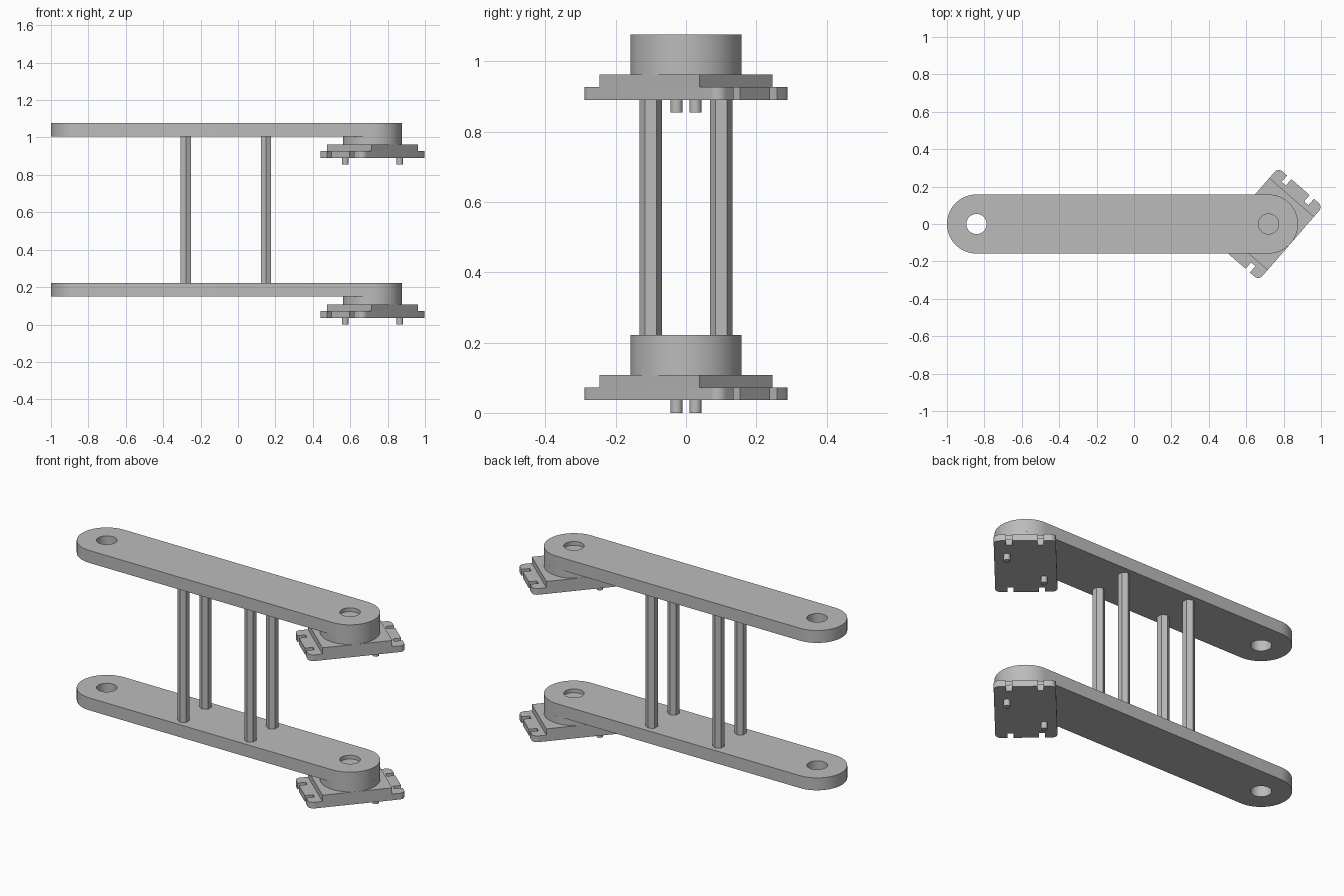
import bpy, bmesh, math
from mathutils import Matrix

if "Cube" in bpy.data.objects:
    bpy.data.objects.remove(bpy.data.objects["Cube"])

LEVEL_GAP = 0.855          # height between the two identical arm levels
PIVOT = 0.719              # x of the rotating joint
FAR = -0.842               # x of the open hole
R = 0.158                  # arm end radius
HOLE = 0.054
TURN = math.radians(49)    # rotation of the mounting plate

grey = bpy.data.materials.new("plain grey")
grey.diffuse_color = (0.5, 0.5, 0.5, 1)
grey.use_nodes = True
grey.node_tree.nodes["Principled BSDF"].inputs["Base Color"].default_value = grey.diffuse_color


def arc(cx, cy, r, a0, a1, n):
    """Points on an arc, angles in degrees, both ends included."""
    angles = [math.radians(a0 + (a1 - a0) * i / n) for i in range(n + 1)]
    return [(cx + r * math.cos(a), cy + r * math.sin(a)) for a in angles]


def circle(cx, cy, r, n=64, start=0):
    return arc(cx, cy, r, start, start + 360, n)[:-1]


def prism(name, loops, z0, z1, matrix=Matrix()):
    """Extrude an outline, with optional hole loops, from z0 to z1."""
    bm = bmesh.new()
    edges = []
    for loop in loops:
        vs = [bm.verts.new((x, y, z0)) for x, y in loop]
        edges += [bm.edges.new((vs[i - 1], vs[i])) for i in range(len(vs))]
    if len(loops) == 1:
        bm.faces.new(vs)
    else:
        bmesh.ops.triangle_fill(bm, edges=edges, use_beauty=True)
    ext = bmesh.ops.extrude_face_region(bm, geom=bm.faces[:], use_keep_orig=True)
    top = [g for g in ext["geom"] if isinstance(g, bmesh.types.BMVert)]
    bmesh.ops.translate(bm, verts=top, vec=(0, 0, z1 - z0))
    bmesh.ops.recalc_face_normals(bm, faces=bm.faces[:])
    bm.transform(matrix)
    mesh = bpy.data.meshes.new(name)
    bm.to_mesh(mesh)
    bm.free()
    mesh.materials.append(grey)
    obj = bpy.data.objects.new(name, mesh)
    bpy.context.collection.objects.link(obj)
    bpy.ops.object.select_all(action="DESELECT")
    obj.select_set(True)
    bpy.context.view_layer.objects.active = obj
    bpy.ops.object.shade_smooth_by_angle(angle=math.radians(30))
    return obj


def plate_outline(a=0.261, b=R, r=0.03, slot=0.08, w=0.015, depth=0.045):
    """Rounded rectangle with two slots in each short end."""
    end = arc(a - r, -b + r, r, -90, 0, 8)
    for v in (-slot, slot):
        end += [(a, v - w), (a - depth, v - w), (a - depth, v + w), (a, v + w)]
    end += arc(a - r, b - r, r, 0, 90, 8)
    return end + [(-x, -y) for x, y in end]


arm_outline = arc(PIVOT, 0, R, -90, 90, 32) + arc(FAR, 0, R, 90, 270, 32)
block_outline = [(-0.189, -R), (0.189, -R), (0.189, R), (-0.189, R)]

for level, label in ((0, "lower"), (LEVEL_GAP, "upper")):
    place = Matrix.Translation((0, 0, level))
    joint = place @ Matrix.Translation((PIVOT, 0, 0)) @ Matrix.Rotation(TURN, 4, "Z")
    # Long arm with an open hole at one end and a socket over the joint
    prism(label + "_arm", [arm_outline, circle(FAR, 0, HOLE), circle(PIVOT, 0, HOLE)],
          0.15, 0.222, place)
    # Round boss under the arm, and the shaft that floors the socket
    prism(label + "_boss", [circle(0, 0, R)], 0.108, 0.15, joint)
    prism(label + "_shaft", [circle(0, 0, HOLE)], 0.15, 0.2, joint)
    # Turned mount: raised block, slotted plate, two locating pins
    prism(label + "_mount_block", [block_outline], 0.072, 0.108, joint)
    prism(label + "_slotted_plate", [plate_outline()], 0.036, 0.072, joint)
    for s in (-1, 1):
        prism(label + "_pin", [circle(s * 0.116, s * -0.0925, 0.017, 24)], 0, 0.036, joint)

# Hexagonal posts joining the two arms
for x in (-0.279, 0.15):
    for y in (-0.1, 0.1):
        prism("hex_post", [circle(x, y, 0.032, 6, 30)], 0.222, 0.15 + LEVEL_GAP)
